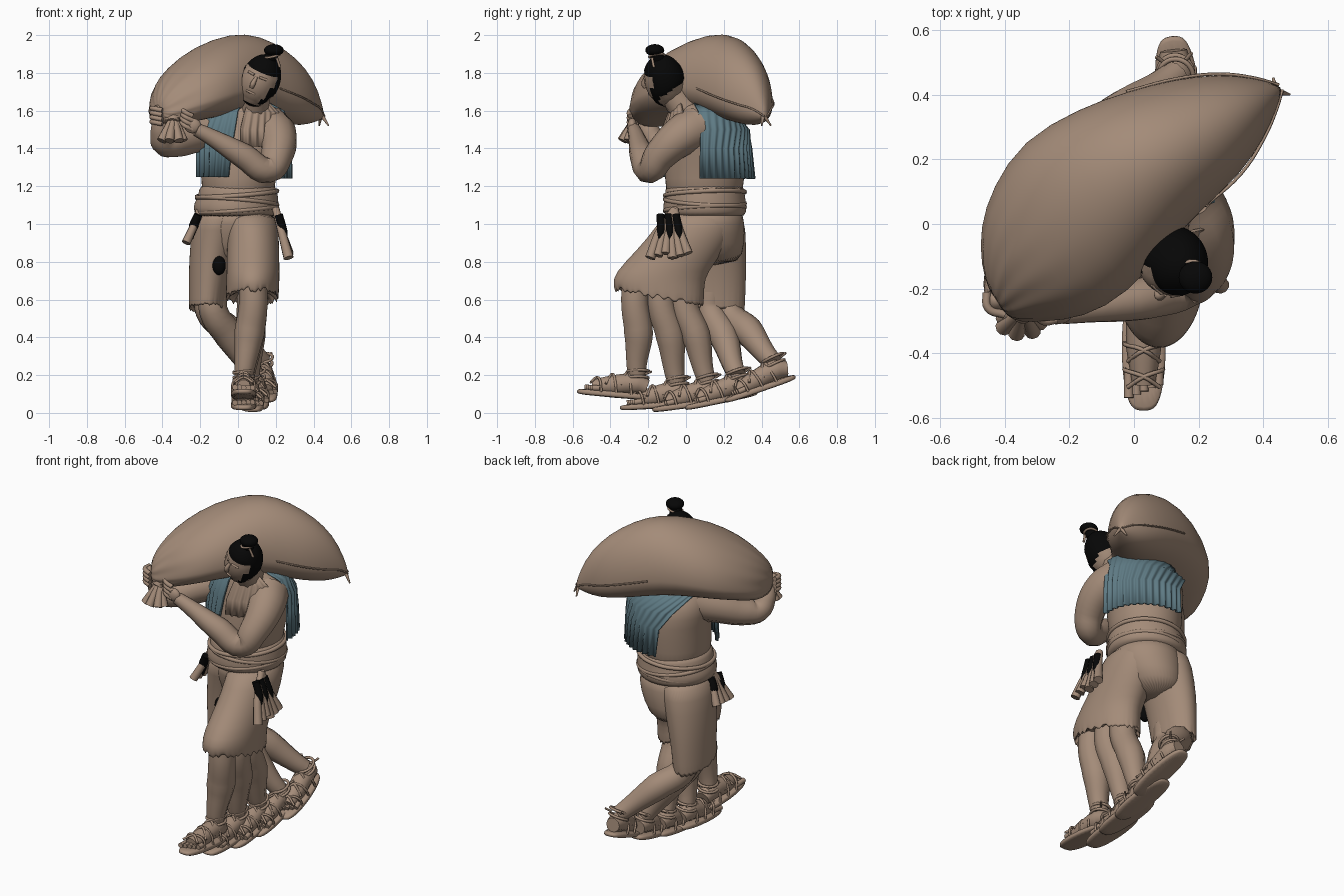
import bpy, bmesh, random
from math import sin, cos, pi, radians, copysign
from mathutils import Vector, Matrix

random.seed(4)
if "Cube" in bpy.data.objects:
    bpy.data.objects.remove(bpy.data.objects["Cube"])


def material(name, rgb):
    m = bpy.data.materials.new(name)
    m.use_nodes = True
    m.diffuse_color = (*rgb, 1)
    m.node_tree.nodes["Principled BSDF"].inputs["Base Color"].default_value = (*rgb, 1)
    return m


TAN = material("warm tan", (.37, .26, .19))
BLUE = material("dusty blue", (.112, .195, .23))
BLACK = material("black hair", (.002, .002, .002))


def finish(name, bm, *mats):
    bmesh.ops.recalc_face_normals(bm, faces=bm.faces)
    for f in bm.faces:
        f.smooth = True
    me = bpy.data.meshes.new(name)
    bm.to_mesh(me)
    bm.free()
    ob = bpy.data.objects.new(name, me)
    bpy.context.collection.objects.link(ob)
    for m in mats:
        me.materials.append(m)
    return ob


def skin_rings(name, rings, mat, closed=True, thick=0):
    """Bridge equal rows of points; closed rows get end caps."""
    bm = bmesh.new()
    rows = [[bm.verts.new(p) for p in r] for r in rings]
    n = len(rows[0])
    for a, b in zip(rows, rows[1:]):
        for i in range(n if closed else n - 1):
            j = (i + 1) % n
            bm.faces.new((a[i], a[j], b[j], b[i]))
    if closed:
        bm.faces.new(rows[0])
        bm.faces.new(rows[-1])
    ob = finish(name, bm, mat)
    if thick:
        mod = ob.modifiers.new("thickness", "SOLIDIFY")
        mod.thickness = thick
    else:
        mod = ob.modifiers.new("smooth", "SUBSURF")
        mod.levels = mod.render_levels = 1
    return ob


def body(name, rows, hem=0, n=48):
    """Horizontal ellipses (z, x, y, rx, ry); hem adds a ragged, hollow edge raised at the front."""
    rings = []
    for k, (z, x, y, rx, ry) in enumerate(rows):
        rag = hem if k == len(rows) - 1 else 0
        rings.append([Vector((x + rx * cos(t), y + ry * sin(t),
                              z + rag * (random.uniform(-1, 1) - 2 * sin(t))))
                      for t in (2 * pi * i / n for i in range(n))])
    if hem:
        for inset, rise in ((.97, 0), (.9, .05)):
            c = Vector(rows[-1][1:3] + (0,))
            rings.append([c + Vector(((p.x - c.x) * inset, (p.y - c.y) * inset, p.z + rise))
                          for p in rings[len(rows) - 1]])
    return skin_rings(name, rings, TAN)


def drape(name, a0, a1, rows, mat, folds=0, spread=0, n=84):
    """Open cloth whose folds deepen towards the hem; spread widens the upper rows."""
    rings = []
    for k, (z, x, y, rx, ry) in enumerate(rows):
        u = k / (len(rows) - 1)
        end, ring = a1 + spread * (1 - u) ** 3, []
        for i in range(n + 1):
            t = radians(a0 + (end - a0) * i / n)
            g = 1 + .035 * u * cos(2 * pi * folds * i / n)
            ring.append((x + rx * g * cos(t), y + ry * g * sin(t), z))
        rings.append(ring)
    return skin_rings(name, rings, mat, False, .009)


def tube(name, pts, radii, mat=TAN, cyclic=False, M=Matrix(), res=3):
    cu = bpy.data.curves.new(name, "CURVE")
    cu.dimensions = "3D"
    cu.bevel_depth, cu.bevel_resolution, cu.resolution_u = 1, res, 5
    cu.use_fill_caps = True
    sp = cu.splines.new("BEZIER")
    sp.bezier_points.add(len(pts) - 1)
    sp.use_cyclic_u = cyclic
    for k, (bp, p) in enumerate(zip(sp.bezier_points, pts)):
        bp.co = M @ Vector(p)
        bp.radius = radii[k] if isinstance(radii, (list, tuple)) else radii
        bp.handle_left_type = bp.handle_right_type = "AUTO"
    cu.materials.append(mat)
    ob = bpy.data.objects.new(name, cu)
    bpy.context.collection.objects.link(ob)
    bpy.ops.object.select_all(action="DESELECT")
    ob.select_set(True)
    bpy.context.view_layer.objects.active = ob
    bpy.ops.object.convert(target="MESH")


def loop(name, c, rx, ry, r, M=Matrix(), tilt=0):
    pts = [(c[0] + rx * cos(t), c[1] + ry * sin(t), c[2] + tilt * sin(t + 1))
           for t in (2 * pi * i / 12 for i in range(12))]
    tube(name, pts, r, TAN, True, M, 2)


def ball(name, at, size, mat=TAN):
    bm = bmesh.new()
    bmesh.ops.create_uvsphere(bm, u_segments=24, v_segments=16, radius=1)
    bm.transform(Matrix.Translation(at) @ Matrix.Diagonal((*size, 1)))
    finish(name, bm, mat)


# Sack: stations (along, side min, side max, bottom, top) on a diagonal axis
U, N, MID = Vector((.823, .567, 0)), Vector((-.567, .823, 0)), Vector((0, .11, 0))
stations = [(-.55, -.1, -.01, 1.56, 1.64), (-.525, -.14, .07, 1.52, 1.7),
            (-.46, -.18, .17, 1.51, 1.78), (-.36, -.24, .25, 1.53, 1.86),
            (-.2, -.26, .32, 1.56, 1.95), (0, -.2, .3, 1.58, 2.01),
            (.15, -.17, .26, 1.56, 2), (.3, -.15, .205, 1.53, 1.93),
            (.42, -.1, .14, 1.52, 1.84), (.5, -.05, .07, 1.54, 1.73),
            (.55, -.01, .01, 1.56, 1.59)]
rings, seams = [], ([], [])
for k, (s, lo, hi, zb, zt) in enumerate(stations):
    zc, ring = zb + .36 * (zt - zb), []
    for i in range(84):
        t = 2 * pi * i / 84
        pleat = 1 + max(0, .04 - .013 * k) * cos(14 * t)
        w = (lo + hi) / 2 + (hi - lo) / 2 * cos(t) * pleat
        h = (zt - zc if sin(t) > 0 else zc - zb) * sin(t) * pleat
        ring.append(MID + U * s + N * w + Vector((0, 0, zc + h)))
    rings.append(ring)
    seams[0].append(ring[0])
    seams[1].append(ring[42])
skin_rings("sack", rings, TAN)
for side, pts in zip(("back", "front"), seams):
    tube("sack_seam_" + side, pts[6:], .005, res=1)
for d in (-.03, .02):
    tube("sack_corner_tie", [(.44, .41, 1.58), (.46 + d, .42 - d, 1.52)], [.012, .004])

# Gathered mouth of the sack
neck = Vector((-.34, -.26, 1.57))
tube("sack_neck", [(-.36, -.2, 1.61), neck, (-.345, -.285, 1.54)], [.08, .035, .03])
loop("sack_cord", neck, .042, .03, .01, tilt=.012)
for i in range(7):
    t = 2 * pi * i / 7
    tube("sack_ruffle", [neck, (-.345 + .03 * cos(t), -.285 + .015 * sin(t), 1.51),
                         (-.35 + .06 * cos(t), -.305 + .035 * sin(t), 1.44)], [.018, .02, .026])

# Torso, neck and arms
body("torso", [(1.05, 0, .1, .19, .2), (1.25, 0, .095, .195, .21), (1.4, .02, .11, .22, .215),
               (1.5, .02, .11, .24, .2), (1.59, .03, .09, .2, .16), (1.65, .06, .04, .09, .09)])
tube("neck", [(.08, .03, 1.56), (.1, -.09, 1.71)], [.09, .068])
tube("left_arm", [(.16, .06, 1.51), (.205, -.02, 1.47), (.205, -.14, 1.36), (.16, -.19, 1.285),
                  (.03, -.23, 1.36), (-.16, -.265, 1.47), (-.22, -.275, 1.5)],
     [.12, .108, .085, .07, .068, .042, .036])
tube("right_arm", [(-.12, .08, 1.5), (-.23, .01, 1.47), (-.34, -.09, 1.43), (-.395, -.15, 1.43),
                   (-.41, -.2, 1.5), (-.42, -.225, 1.56)], [.11, .095, .08, .065, .055, .035])
ball("left_palm", (-.24, -.285, 1.52), (.045, .025, .04))
ball("right_palm", (-.425, -.235, 1.58), (.035, .035, .05))
for i in range(4):
    z = .024 * i
    tube("left_finger", [(-.24, -.295, 1.5 + z), (-.28, -.3, 1.52 + z), (-.3, -.28, 1.54 + z)], .013)
    tube("right_finger", [(-.455, -.21, 1.54 + z), (-.45, -.26, 1.54 + z), (-.4, -.28, 1.53 + z)], .013)

# Head: hair and beard are chosen by place on a unit sphere, then swollen
HEAD = (Matrix.Translation((.117, -.115, 1.76)) @ Matrix.Rotation(radians(25), 4, "Y")
        @ Matrix.Rotation(radians(-14), 4, "Z") @ Matrix.Rotation(radians(12), 4, "X"))


def hairy(p):
    scalp = p.z > .48 or (p.y > -.3 and p.z > -.35 + .3 * max(p.y, 0))
    sideburn = abs(p.x) > .5 and -.55 < p.y < -.2 and p.z < 0
    chin = p.z < -.82 and p.y < .1
    return scalp or sideburn or chin


bm = bmesh.new()
bmesh.ops.create_uvsphere(bm, u_segments=40, v_segments=28, radius=1)
for f in bm.faces:
    f.material_index = int(hairy(f.calc_center_median()))
for v in bm.verts:
    if hairy(v.co):
        v.co *= 1.05
bm.transform(HEAD @ Matrix.Diagonal((.1, .105, .138, 1)))
finish("head", bm, TAN, BLACK)
tube("nose", [(0, -.1, .03), (0, -.116, -.01), (0, -.11, -.03)], [.008, .014, .012], M=HEAD)
tube("mouth", [(-.025, -.09, -.062), (0, -.096, -.06), (.025, -.09, -.062)], .006, M=HEAD)
for s in (-1, 1):
    tube("brow", [(s * .015, -.101, .035), (s * .055, -.083, .035)], .007, M=HEAD)
ball("topknot", (.19, -.165, 1.92), (.052, .05, .032), BLACK)
tube("topknot_stem", [(.165, -.14, 1.86), (.185, -.165, 1.91)], .035, BLACK)
loop("topknot_tie", (.18, -.155, 1.89), .04, .04, .006, tilt=.01)
tube("topknot_tie_end", [(.205, -.18, 1.88), (.222, -.17, 1.83)], .007)

# Blue cloth over the back and right shoulder, pale towel on the left shoulder
shoulder = [(1.64, .04, .06, .13, .12), (1.6, .03, .09, .215, .18), (1.5, .02, .11, .255, .225)]
drape("back_cloth", -8, 103, shoulder + [(1.4, .02, .11, .26, .235), (1.24, .02, .11, .26, .25)],
      BLUE, 13, spread=155)
drape("front_cloth", 205, 262, shoulder + [(1.4, 0, .11, .24, .23), (1.25, -.02, .1, .215, .23)],
      BLUE, 6)
drape("shoulder_towel", 268, 325, [(1.65, .06, .04, .12, .12), (1.59, .04, .09, .215, .185),
                                   (1.5, .02, .1, .25, .225), (1.41, .02, .1, .25, .235)], TAN, 6)

# Sash with wrapped folds and hanging ends, dark lining between the strands
body("sash", [(1.03, -.01, .1, .2, .205), (1.06, -.01, .1, .225, .22), (1.11, -.01, .1, .225, .22),
              (1.14, 0, .1, .212, .212), (1.18, 0, .1, .208, .21), (1.22, 0, .1, .19, .2)])
for z, tilt in ((1.08, .018), (1.12, -.022), (1.16, .018)):
    loop("sash_fold", (-.005, .1, z), .212, .211, .012, tilt=tilt)
ball("front_lining", (-.1, -.025, .78), (.035, .03, .05), BLACK)
for i in range(6):
    y = -.19 + .04 * i
    tube("left_sash_end", [(.2, -.06, 1.08), (.228, (y - .08) / 2, .97), (.268, y, .82 + .012 * (i % 3))],
         [.02, .021, .027])
    if i % 2 == 0:
        tube("left_lining", [(.215, y / 2 - .04, 1.05), (.24, y * .6 - .02, .96), (.25, y * .8, .9)],
             [.022, .022, .012], BLACK)
for i in range(4):
    y = -.04 + .045 * i
    tube("right_sash_end", [(-.2, .04, 1.08), (-.23, (y + .04) / 2, 1), (-.275, y, .9)],
         [.02, .02, .024])
for y in (-.01, .06):
    tube("right_lining", [(-.21, y, 1.05), (-.235, y + .01, .99), (-.25, y + .02, .92)],
         [.022, .025, .012], BLACK)

# Short trousers with ragged hems
body("trouser_seat", [(1.1, 0, .1, .19, .2), (1, 0, .11, .2, .2), (.9, -.02, .13, .18, .18),
                      (.78, -.04, .15, .12, .14)])
body("left_trouser_leg", [(1.08, .06, .08, .13, .18), (.98, .08, .05, .135, .21),
                          (.86, .08, -.03, .137, .23), (.74, .08, -.135, .14, .245),
                          (.68, .078, -.145, .14, .24), (.61, .075, -.14, .14, .235)], .02, 96)
body("right_trouser_leg", [(1.08, -.08, .1, .13, .2), (.98, -.11, .13, .135, .185),
                           (.8, -.145, .145, .115, .175), (.65, -.16, .15, .1, .165),
                           (.55, -.165, .15, .095, .16)], .012, 96)


# Striding legs, repeated as in a motion trail, each with a straw sandal
def leg(side, knee, ankle, pitch, yaw):
    k, a = Vector(knee), Vector(ankle)
    calf = k.lerp(a, .4) + Vector((0, .015, 0))
    tube(side + "_shin", [k + Vector((0, 0, .1)), k, calf, a.lerp(k, .15), a],
         [.075, .076, .08, .056, .05])
    M = (Matrix.Translation(a) @ Matrix.Rotation(radians(yaw), 4, "Z")
         @ Matrix.Rotation(radians(pitch), 4, "X"))
    tube(side + "_foot", [(0, .06, -.06), (0, 0, -.045), (0, -.12, -.062), (0, -.23, -.08)],
         [.042, .056, .054, .036], M=M)
    turns = [2 * pi * i / 32 for i in range(32)]
    skin_rings(side + "_sandal_sole", [
        [M @ Vector((g * .068 * copysign(abs(cos(t)) ** .6, cos(t)), -.11 + g * .2 * sin(t), z))
         for t in turns] for z, g in ((-.095, .94), (-.105, 1), (-.12, 1), (-.13, .94))], TAN)
    for i in range(5):
        x = -.046 + .023 * i
        tube(side + "_toe", [(x, -.19, -.085), (x, -.27 + .01 * i, -.088)], .015, M=M)
    for y, top in ((-.02, .012), (-.1, -.006), (-.18, -.03)):
        for s in (-1, 1):
            tube(side + "_sandal_strap", [(s * .06, y, -.105), (s * .052, y - .01, -.05),
                                          (0, y - .03, top), (-s * .05, y - .06, -.06)], .007, M=M, res=1)
    for z in (-.015, .02):
        loop(side + "_ankle_strap", (0, .005, z), .052, .056, .008, M, .01)
    for s in (-1, 1):
        tube(side + "_strap_end", [(s * .03, .045, .01), (s * .055, .075, .025)], .006, M=M, res=1)


for x, y, foot in ((.08, -.27, (.03, -.26, .2, -5, 0)), (.08, -.13, (.03, -.05, .16, 4, 0)),
                   (.07, -.01, (.06, .11, .17, 8, 4))):
    leg("left", (x, y, .57), foot[:3], *foot[3:])
for x, y, foot in ((-.13, .13, (.09, .27, .2, 12, 4)), (-.15, .22, (.13, .46, .27, 19, 6))):
    leg("right", (x, y, .54), foot[:3], *foot[3:])
